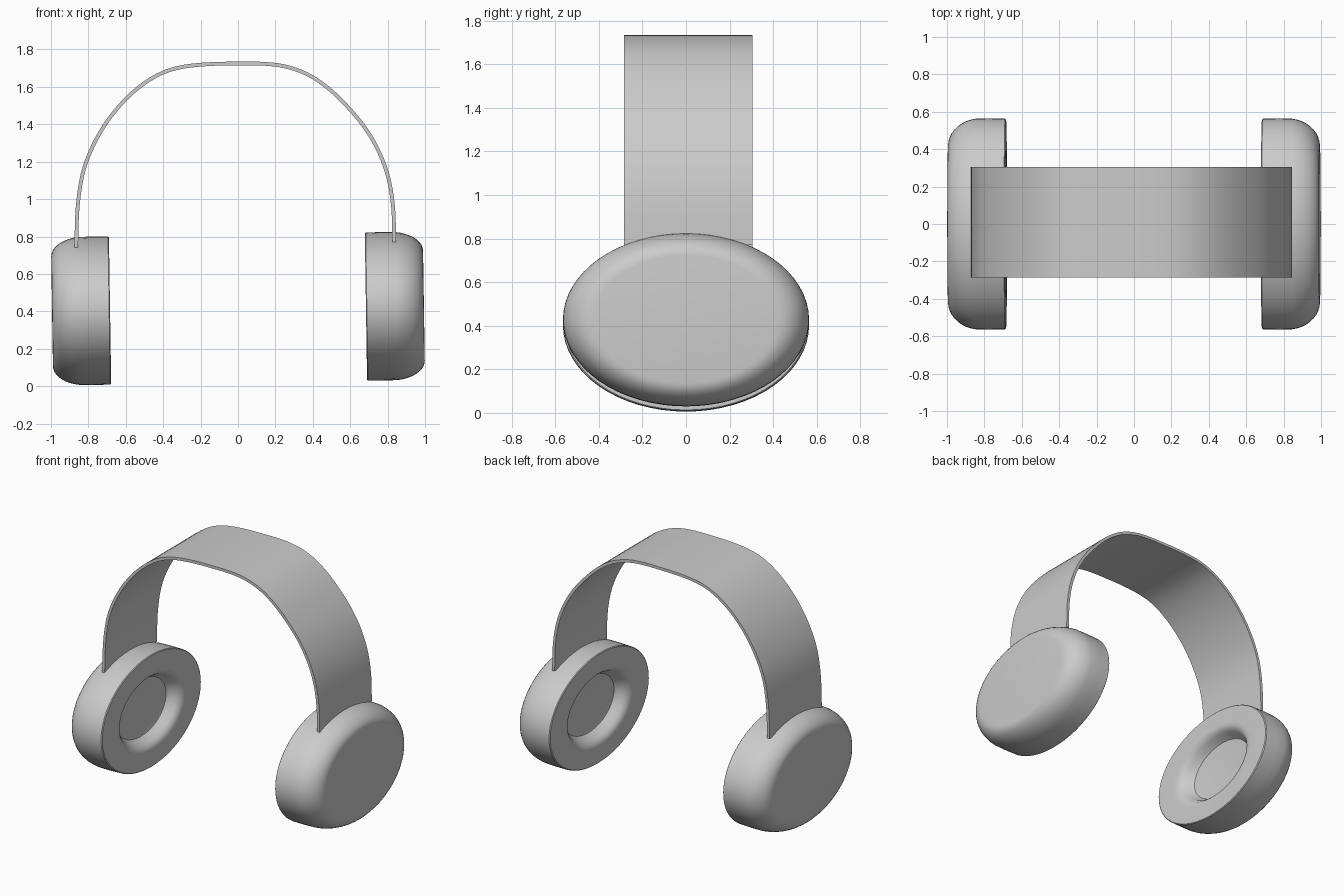
import bpy, bmesh, math
from mathutils import Vector, Matrix

if "Cube" in bpy.data.objects:
    bpy.data.objects.remove(bpy.data.objects["Cube"])

TILT = -0.0155   # whole headset leans slightly


def finish(bm, name, angle=35):
    bmesh.ops.recalc_face_normals(bm, faces=bm.faces)
    me = bpy.data.meshes.new(name)
    bm.to_mesh(me)
    bm.free()
    ob = bpy.data.objects.new(name, me)
    bpy.context.collection.objects.link(ob)
    bpy.ops.object.select_all(action='DESELECT')
    ob.select_set(True)
    bpy.context.view_layer.objects.active = ob
    bpy.ops.object.shade_smooth_by_angle(angle=math.radians(angle))
    return ob


# Ear cup: elliptical lathe around x, profile = (axial offset, radius fraction)
RY, RZ, SEG = 0.565, 0.397, 64
profile = [(-0.068, 0.46), (-0.072, 0.50), (-0.092, 0.535), (-0.125, 0.575),
           (-0.146, 0.62), (-0.154, 0.67), (-0.155, 0.72), (-0.155, 0.985),
           (-0.150, 0.997), (-0.06, 1.0)]
# rounded outer shoulder
for i in range(1, 11):
    a = math.radians(9 * i)
    profile.append((-0.02 + 0.175 * math.sin(a), 0.74 + 0.26 * math.cos(a)))


def ear_cup(name, side, z):
    bm = bmesh.new()
    rings = []
    for ax, r in profile:
        rings.append([bm.verts.new((side * ax,
                                    RY * r * math.cos(2 * math.pi * k / SEG),
                                    RZ * r * math.sin(2 * math.pi * k / SEG)))
                      for k in range(SEG)])
    for a, b in zip(rings, rings[1:]):
        for k in range(SEG):
            n = (k + 1) % SEG
            bm.faces.new((a[k], a[n], b[n], b[k]))
    bm.faces.new(rings[0])     # recessed speaker disc
    bm.faces.new(rings[-1])    # flat outer face
    bm.transform(Matrix.Translation((side * 0.839, 0, z)) @ Matrix.Rotation(TILT, 4, 'Y'))
    return finish(bm, name)


ear_cup("left_ear_cup", -1, 0.402)
ear_cup("right_ear_cup", 1, 0.428)

# Headband: smooth centre line in the xz plane, thickened and extruded along y
path = [(-0.865, 0.74), (-0.858, 0.95), (-0.832, 1.13), (-0.78, 1.275),
        (-0.70, 1.415), (-0.60, 1.535), (-0.50, 1.62), (-0.40, 1.677),
        (-0.29, 1.708), (-0.15, 1.722), (0.0, 1.725), (0.13, 1.724),
        (0.25, 1.71), (0.37, 1.668), (0.48, 1.595), (0.58, 1.50),
        (0.68, 1.38), (0.755, 1.25), (0.805, 1.11), (0.83, 0.95), (0.835, 0.77)]
pts = [Vector(p) for p in path]
ctrl = [2 * pts[0] - pts[1]] + pts + [2 * pts[-1] - pts[-2]]
line = []
for p0, p1, p2, p3 in zip(ctrl, ctrl[1:], ctrl[2:], ctrl[3:]):
    for i in range(3):
        t = i / 3
        line.append(0.5 * (2 * p1 + (p2 - p0) * t + (2 * p0 - 5 * p1 + 4 * p2 - p3) * t * t
                           + (3 * p1 - p0 - 3 * p2 + p3) * t ** 3))
line.append(pts[-1])

HALF, Y0, Y1 = 0.010, -0.285, 0.305
bm = bmesh.new()
sections = []
for i, p in enumerate(line):
    d = (line[min(i + 1, len(line) - 1)] - line[max(i - 1, 0)]).normalized()
    n = Vector((-d.y, d.x)) * HALF
    o, q = p + n, p - n
    sections.append([bm.verts.new(c) for c in
                     ((o.x, Y0, o.y), (o.x, Y1, o.y), (q.x, Y1, q.y), (q.x, Y0, q.y))])
for a, b in zip(sections, sections[1:]):
    for k in range(4):
        n = (k + 1) % 4
        bm.faces.new((a[k], a[n], b[n], b[k]))
bm.faces.new(sections[0])
bm.faces.new(sections[-1])
finish(bm, "headband")
